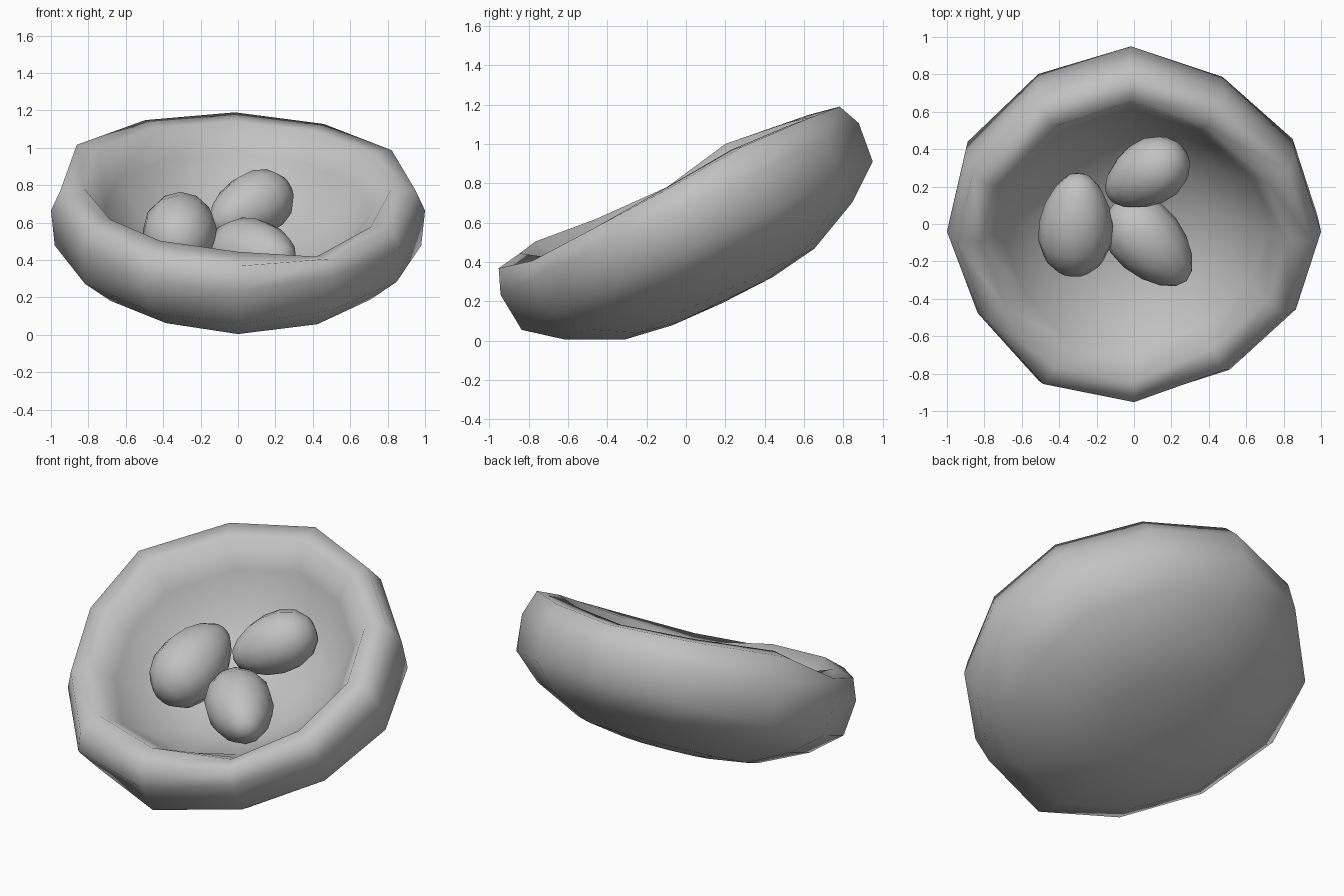
import bpy, bmesh, math
from mathutils import Vector, Matrix

if "Cube" in bpy.data.objects:
    bpy.data.objects.remove(bpy.data.objects["Cube"])

grey = bpy.data.materials.new("plain_grey")
grey.diffuse_color = (0.54, 0.54, 0.54, 1)
grey.use_nodes = True
grey.node_tree.nodes["Principled BSDF"].inputs["Base Color"].default_value = grey.diffuse_color


def finish(name, bm, matrix):
    bm.transform(matrix)
    bmesh.ops.recalc_face_normals(bm, faces=bm.faces)
    for f in bm.faces:
        f.smooth = True
    me = bpy.data.meshes.new(name)
    bm.to_mesh(me)
    bm.free()
    me.materials.append(grey)
    ob = bpy.data.objects.new(name, me)
    bpy.context.collection.objects.link(ob)
    return ob


def skin(bm, start, rings, end):
    """Bridge vertex rings and close both ends with a fan."""
    n = len(rings[0])
    for i in range(n):
        j = (i + 1) % n
        bm.faces.new((start, rings[0][i], rings[0][j]))
        bm.faces.new((end, rings[-1][j], rings[-1][i]))
        for a, b in zip(rings, rings[1:]):
            bm.faces.new((a[i], b[i], b[j], a[j]))


# Nest: thick twelve-sided bowl, slightly uneven, tilted up at the back
outside = [(0.28, 0.10), (0.53, 0.139), (0.80, 0.268), (0.98, 0.41),
           (1.0, 0.617), (0.95, 0.735)]
inside = [(0.82, 0.745), (0.715, 0.61), (0.58, 0.455), (0.34, 0.32)]
angles = [0, 28, 60, 91, 121.5, 154, 180, 210, 240, 270, 302, 332]
wobble = [1, .98, .965, 1.02, 1, 1.01, 1, .965, 1.02, 1, .965, .98]
low_wobble = [1, 1, 1, 1.02, 1, 1.01, 1, .98, .96, 1, 1, 1]
lift = [0, .03, .015, 0, .03, .07, 0, .01, .04, .02, -.08, -.045]
bm = bmesh.new()
rings = []
for k, (r, z) in enumerate(outside + inside):
    ring = []
    for deg, w, lw, up in zip(angles, wobble, low_wobble, lift):
        a = math.radians(deg)
        if k < 3:
            rr = r * lw
        elif k == 3:
            rr = r * min(w, lw) if 200 < deg < 250 else r * w
        else:
            rr = r * w
        zz = z
        if k == 6:                         # inner crest of the rim
            zz = z + up
        elif k == 5:                       # outer crest of the rim
            zz = z + (up if deg < 180 else 0.4 * up)
        elif k == 7:
            zz = z + 0.5 * up
        ring.append(bm.verts.new((rr * math.cos(a), rr * math.sin(a) + 0.25, zz)))
    rings.append(ring)
skin(bm, bm.verts.new((0, 0.25, 0.092)), rings, bm.verts.new((0, 0.25, 0.265)))
finish("nest", bm, Matrix.Rotation(math.radians(25.6), 4, 'X'))


# Eggs: the narrow end points along the given direction
def egg(name, centre, direction, half_length, radius):
    bm = bmesh.new()
    rings = []
    for k in range(1, 8):
        t = math.pi * k / 8
        r = radius * math.sin(t) * (1 - 0.17 * math.cos(t))
        rings.append([bm.verts.new((r * math.cos(math.tau * i / 12),
                                    r * math.sin(math.tau * i / 12),
                                    half_length * math.cos(t))) for i in range(12)])
    skin(bm, bm.verts.new((0, 0, half_length)), rings, bm.verts.new((0, 0, -half_length)))
    rot = Vector(direction).to_track_quat('Z', 'Y').to_matrix().to_4x4()
    finish(name, bm, Matrix.Translation(centre) @ rot)


egg("egg_left", (-0.31, 0.0, 0.563), (0.06, 0.9, 0.38), 0.292, 0.198)
egg("egg_back", (0.065, 0.265, 0.683), (-0.78, -0.45, -0.42), 0.255, 0.175)
egg("egg_front", (0.085, -0.10, 0.43), (0.66, -0.69, -0.08), 0.285, 0.192)
